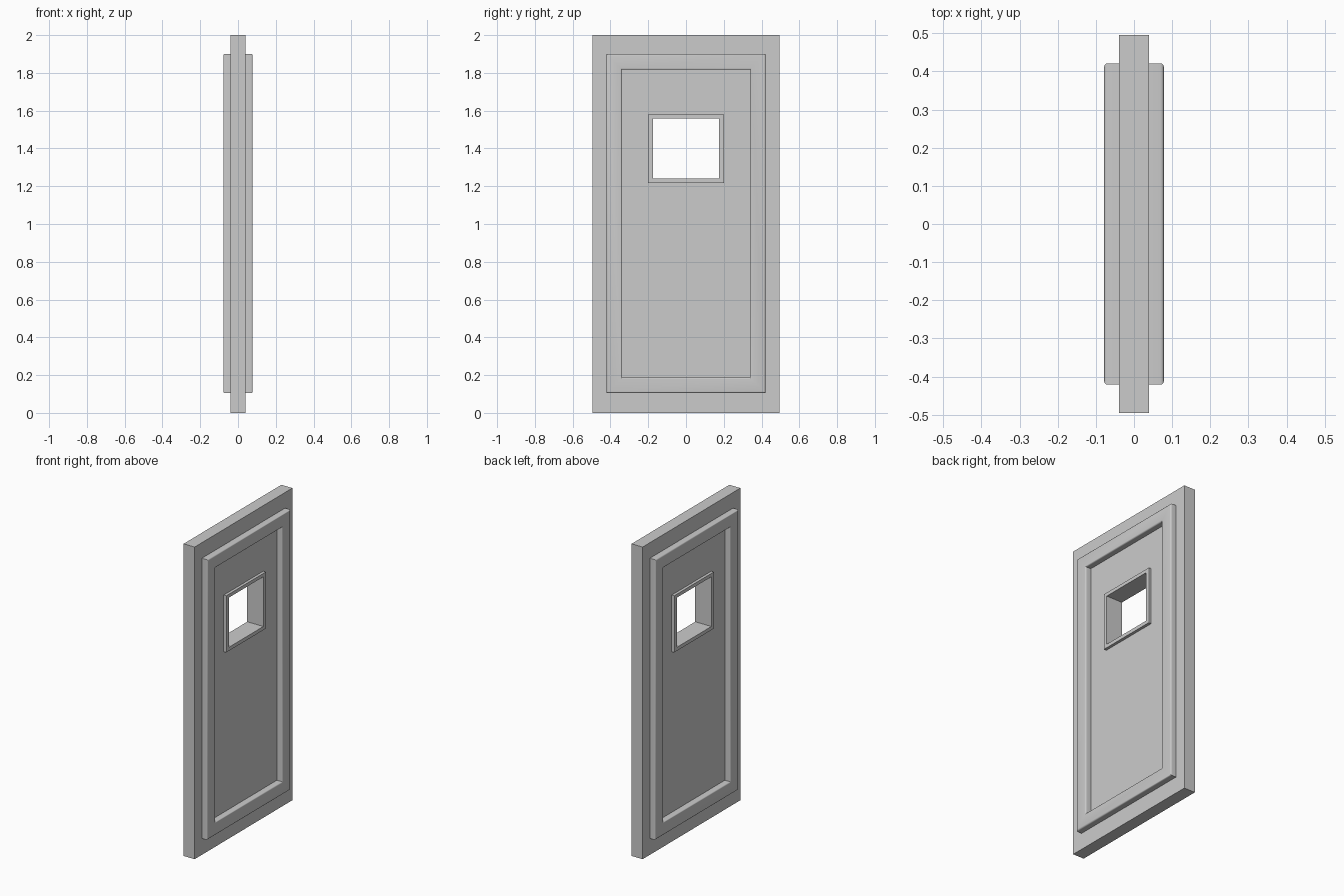
import bpy, bmesh
from math import sin, cos, pi, radians

if "Cube" in bpy.data.objects:
    bpy.data.objects.remove(bpy.data.objects["Cube"])

HALF_T = 0.039                                   # half thickness of the slab
DOOR = (-0.495, 0.495, 0.0, 2.0)                 # rectangles: y0, y1, z0, z1
FRAME = (-0.421, 0.421, 0.105, 1.9)
HOLE = (-0.175, 0.175, 1.24, 1.558)
RIM = (-0.2, 0.2, 1.217, 1.58)


def inset(rect, d):
    y0, y1, z0, z1 = rect
    return (y0 + d, y1 - d, z0 + d, z1 - d)


def rect_loft(name, loops, smooth=False):
    """Skin a series of (rectangle, x) loops, then mirror it to the other face."""
    bm = bmesh.new()
    rings = [[bm.verts.new((x, y, z)) for y, z in
              ((r[0], r[2]), (r[1], r[2]), (r[1], r[3]), (r[0], r[3]))]
             for r, x in loops]
    for a, b in zip(rings, rings[1:]):
        for i in range(4):
            j = (i + 1) % 4
            bm.faces.new((a[i], a[j], b[j], b[i]))
    me = bpy.data.meshes.new(name)
    bm.to_mesh(me)
    bm.free()
    ob = bpy.data.objects.new(name, me)
    bpy.context.collection.objects.link(ob)
    bpy.context.view_layer.objects.active = ob
    ob.select_set(True)
    if smooth:
        bpy.ops.object.shade_smooth_by_angle(angle=radians(35))
    mod = ob.modifiers.new("other_face", 'MIRROR')
    mod.use_axis = (True, False, False)
    ob.select_set(False)
    return ob


def moulding(outer, width, height, radius, steps):
    """Raised strip with rounded front edges, as (rectangle, x) loops."""
    base, top = HALF_T, HALF_T + height
    arc = [(radius * (1 - cos(k * pi / 2 / steps)),
            top - radius * (1 - sin(k * pi / 2 / steps))) for k in range(steps + 1)]
    prof = [(0, base)] + arc
    prof += [(width - d, x) for d, x in reversed(prof)]
    return [(inset(outer, d), x) for d, x in prof]


# Slab with the window opening cut through
rect_loft("door_slab", [(DOOR, 0), (DOOR, HALF_T), (HOLE, HALF_T), (HOLE, 0)])

# Large raised rectangular moulding on both faces
rect_loft("panel_moulding", moulding(FRAME, 0.083, 0.039, 0.009, 4), smooth=True)

# Thin square-edged trim around the window on both faces
TRIM_X = HALF_T + 0.018
rect_loft("window_trim", [(RIM, HALF_T), (RIM, TRIM_X), (HOLE, TRIM_X), (HOLE, HALF_T)])
